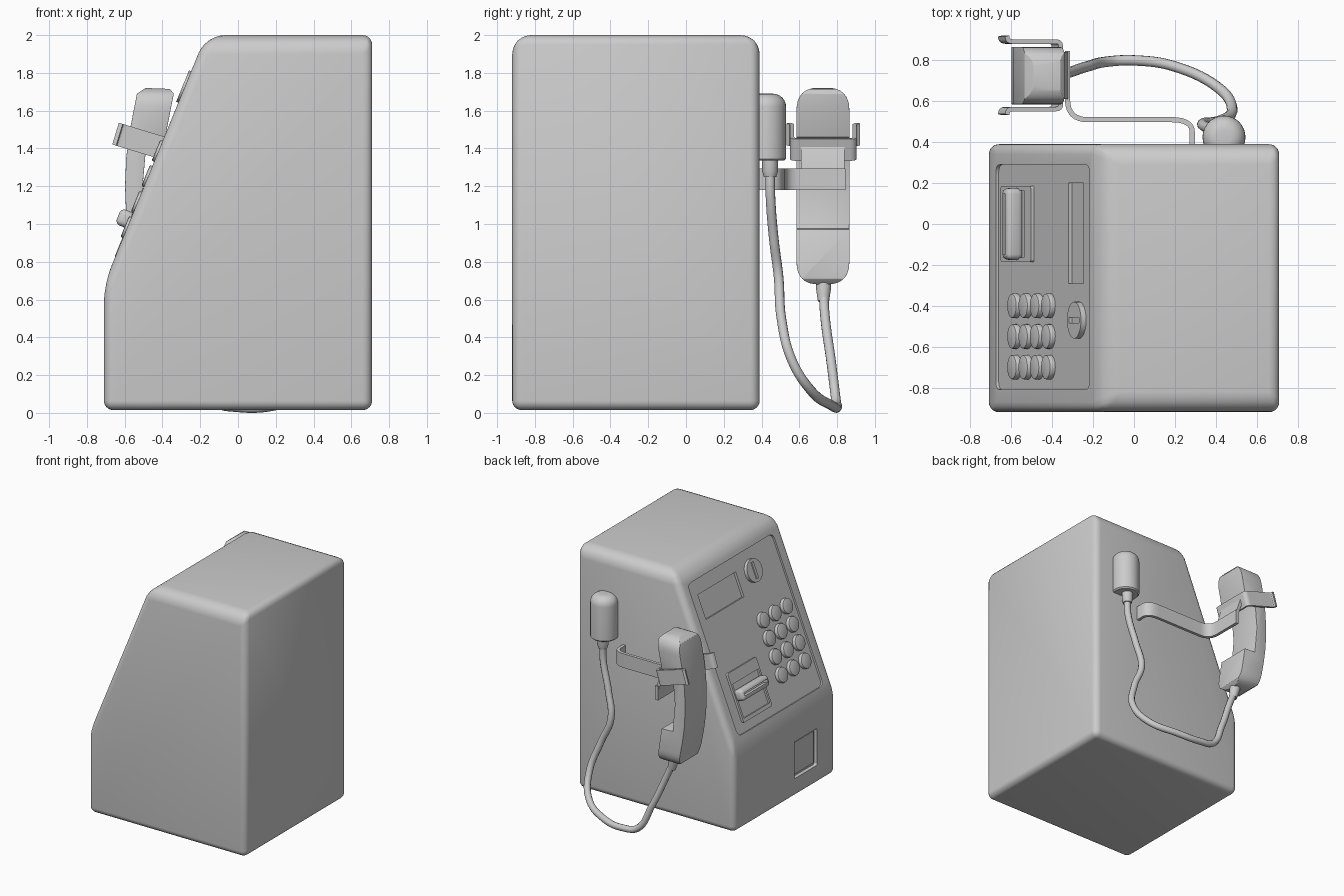
import bpy, bmesh, math
from mathutils import Matrix, Vector

if "Cube" in bpy.data.objects:
    bpy.data.objects.remove(bpy.data.objects["Cube"])

I = Matrix.Identity(4)


def frame(origin, ax, ay):
    ax, ay = Vector(ax).normalized(), Vector(ay).normalized()
    m = Matrix((ax, ay, ax.cross(ay))).transposed().to_4x4()
    m.translation = origin
    return m


def finish(name, bm, m=I):
    bmesh.ops.transform(bm, matrix=m, verts=bm.verts)
    bmesh.ops.recalc_face_normals(bm, faces=bm.faces)
    me = bpy.data.meshes.new(name)
    bm.to_mesh(me)
    bm.free()
    ob = bpy.data.objects.new(name, me)
    bpy.context.collection.objects.link(ob)
    return ob


def rounded(pts, r, closed=True, n=6):
    """Round the corners of a 2D path."""
    out, k = [], len(pts)
    for i, p in enumerate(pts):
        p = Vector(p)
        if not closed and i in (0, k - 1):
            out.append(p)
            continue
        a, b = Vector(pts[i - 1]), Vector(pts[(i + 1) % k])
        s = p + (a - p).normalized() * min(r, (a - p).length * .48)
        e = p + (b - p).normalized() * min(r, (b - p).length * .48)
        for j in range(n + 1):
            t = j / n
            out.append(s * (1 - t) ** 2 + p * 2 * t * (1 - t) + e * t * t)
    return out


def rect(x0, x1, y0, y1):
    return [(x0, y0), (x1, y0), (x1, y1), (x0, y1)]


def prism(name, pts, z0, z1, m=I):
    bm = bmesh.new()
    f = bm.faces.new([bm.verts.new((p[0], p[1], z0)) for p in pts])
    r = bmesh.ops.extrude_face_region(bm, geom=[f])
    vs = [v for v in r["geom"] if isinstance(v, bmesh.types.BMVert)]
    bmesh.ops.translate(bm, verts=vs, vec=(0, 0, z1 - z0))
    return finish(name, bm, m)


def disc(name, r, z0, z1, m, n=32):
    return prism(name, [(r * math.cos(2 * math.pi * i / n), r * math.sin(2 * math.pi * i / n))
                        for i in range(n)], z0, z1, m)


def strip(name, path, z0, z1, thick, m=I):
    bm = bmesh.new()
    rows = [(bm.verts.new((p[0], p[1], z0)), bm.verts.new((p[0], p[1], z1))) for p in path]
    for a, b in zip(rows, rows[1:]):
        bm.faces.new((a[0], b[0], b[1], a[1]))
    ob = finish(name, bm, m)
    s = ob.modifiers.new("thickness", 'SOLIDIFY')
    s.thickness, s.offset, s.use_even_offset = thick, 0, True
    return ob


def bevel(ob, w, seg=3, limit='ANGLE'):
    b = ob.modifiers.new("bevel", 'BEVEL')
    b.width, b.segments, b.limit_method = w, seg, limit
    b.angle_limit = math.radians(35)
    return ob


def boolean(ob, cutter, op='DIFFERENCE'):
    b = ob.modifiers.new("cut", 'BOOLEAN')
    b.operation, b.object, b.solver = op, cutter, 'EXACT'
    cutter.hide_render = True
    cutter.hide_set(True)
    return ob


# housing: side profile in x-z, extruded along y
side = frame((0, 0, 0), (1, 0, 0), (0, 0, 1))   # local z is -y
body = prism("housing", [(-.71, .015), (.71, .015), (.71, 2), (-.17, 2), (-.71, .68)], -.39, .92, side)
att = body.data.attributes.new("bevel_weight_edge", 'FLOAT', 'EDGE')
for e in body.data.edges:
    a, b = (body.data.vertices[i].co for i in e.vertices)
    top_side = a.z > 1.9 and b.z > 1.9 and abs(a.y - b.y) < .01
    slope_end = abs(a.y - b.y) > .1 and a.x < 0 and a.z > .5
    att.data[e.index].value = 1 if top_side or slope_end else .5
bevel(body, .1, 6, 'WEIGHT')

# sloping control face: local x = -y, local y = up the slope, local z = outward
slope = frame((-.71, 0, .68), (0, -1, 0), (.54, 0, 1.32))
at = lambda y, s: slope @ Matrix.Translation((-y, s, 0))
boolean(body, prism("panel_cutter", rounded(rect(-.29, .81, .09, 1.3), .05), -.015, .1, slope))
boolean(body, prism("display_cutter", rect(-.20, .29, .99, 1.187), -.035, .1, slope))
coin_return = frame((-.71, 0, 0), (0, -1, 0), (0, 0, 1))
boolean(body, prism("return_cutter", rounded(rect(.385, .68, .17, .47), .015), -.03, .1, coin_return))
prism("return_flap", rect(.41, .66, .19, .45), -.04, -.02, coin_return)

# keypad
for r, s in enumerate((.325, .47, .617, .762)):
    for c, y in enumerate((-.40, -.55, -.70)):
        bevel(disc(f"key_{r}_{c}", .06, -.03, .014, at(y, s)), .008, 2)

# coin slot disc
coin = disc("coin_disc", .09, -.03, .012, at(-.47, 1.13), 40)
boolean(coin, prism("coin_slot_cutter", rect(-.014, .014, -.065, .065), -.005, .1, at(-.47, 1.13)))

# card reader with a slotted lip
plate = prism("card_reader_plate", rounded(rect(-.185, .185, .16, .55), .015), -.03, .003, slope)
boolean(plate, prism("reader_recess_cutter", rect(-.165, .165, .19, .46), -.012, .1, slope))
lip = bevel(prism("card_reader_lip", rect(-.175, .175, .32, .41), -.02, .068, slope), .028, 4)
boolean(lip, prism("lip_slot_cutter", rect(-.15, .15, .353, .377), .02, .1, slope))

# cord socket on the side wall: lathe-turned cap and collar
def lathe(name, prof, m):
    bm = bmesh.new()
    vs = [bm.verts.new((r, 0, z)) for r, z in prof]
    es = [bm.edges.new(p) for p in zip(vs, vs[1:])]
    bmesh.ops.spin(bm, geom=vs + es, axis=(0, 0, 1), cent=(0, 0, 0), angle=2 * math.pi, steps=32)
    bmesh.ops.remove_doubles(bm, verts=bm.verts, dist=1e-4)
    return finish(name, bm, m)

dome = [(.105 - .07 + .07 * math.cos(a * math.pi / 12), 1.62 + .07 * math.sin(a * math.pi / 12))
        for a in range(7)]
lathe("cord_socket", [(0, 1.335), (.095, 1.335), (.105, 1.345)] + dome + [(0, 1.69)],
      Matrix.Translation((.44, .425, 0)))
lathe("socket_collar", [(0, 1.25), (.033, 1.25), (.042, 1.28), (.042, 1.35), (0, 1.35)],
      Matrix.Translation((.44, .445, 0)))

# cord
cu = bpy.data.curves.new("cord", 'CURVE')
cu.dimensions, cu.bevel_depth, cu.bevel_resolution, cu.resolution_u = '3D', .026, 3, 8
path = [(.44, .445, 1.3), (.435, .447, 1.15), (.375, .465, .92), (.335, .49, .72), (.42, .505, .5),
        (.48, .56, .28), (.42, .66, .12), (.2, .77, .04), (0, .8, .03), (-.12, .795, .06),
        (-.23, .77, .26), (-.34, .735, .52), (-.40, .728, .66)]
sp = cu.splines.new('BEZIER')
sp.bezier_points.add(len(path) - 1)
for bp, co in zip(sp.bezier_points, path):
    bp.co, bp.handle_left_type, bp.handle_right_type = co, 'AUTO', 'AUTO'
cord = bpy.data.objects.new("cord", cu)
bpy.context.collection.objects.link(cord)

# handset: curved side profile trimmed by a rounded outline seen from behind
grip = [(-.49, 1.72), (-.535, 1.69), (-.572, 1.5), (-.592, 1.35), (-.598, 1.2), (-.592, 1.05),
        (-.572, .9), (-.535, .71), (-.49, .68), (-.37, .68), (-.345, .71), (-.385, .97), (-.485, .975),
        (-.505, 1.2), (-.485, 1.425), (-.385, 1.46), (-.34, 1.69), (-.36, 1.715)]
handset = prism("handset", grip, -.87, -.58, side)
outline = frame((0, 0, 0), (0, 1, 0), (0, 0, 1))
boolean(handset, prism("handset_outline", rounded(rect(.585, .865, .68, 1.722), .12, n=8), -1, 0, outline),
        'INTERSECT')
bevel(handset, .028, 3)
lathe("handset_collar", [(0, -.09), (.03, -.09), (.04, -.02), (.04, .03), (0, .03)],
      Matrix.Translation((-.40, .728, .68)) @ Matrix.Rotation(math.radians(-12), 4, 'Y'))

# bracket arm from side wall to the handset
arm = rounded([(.285, .38), (.285, .51), (-.325, .51), (-.325, .845)], .1, False, 8)
strip("bracket_arm", arm, 1.18, 1.295, .025)

# tilted cradle: back plate with two hooked prongs
cradle = Matrix.Translation((-.375, .727, 1.395)) @ Matrix.Rotation(math.radians(17), 4, 'Y')
hook = [(-.275, .192), (-.268, .165), (0, .165)]
fork = hook + [(x, -y) for x, y in reversed(hook)]
strip("cradle_fork", rounded(fork, .025, False), -.06, .06, .022, cradle)
prism("cradle_link", [(-.40, 1.44), (-.37, 1.44), (-.315, 1.27), (-.315, 1.20), (-.34, 1.20), (-.34, 1.27)],
      -.84, -.61, side)

# bake modifiers, drop cutters, smooth shading
bpy.context.view_layer.update()
dg = bpy.context.evaluated_depsgraph_get()
obs = list(bpy.context.scene.objects)
baked = [(o, bpy.data.meshes.new_from_object(o.evaluated_get(dg))) for o in obs
         if o.type == 'MESH' and not o.hide_render]
for o, me in baked:
    o.modifiers.clear()
    o.data = me
for o in obs:
    if o.hide_render:
        bpy.data.objects.remove(o)
bpy.ops.object.select_all(action='DESELECT')
for o, _ in baked:
    o.select_set(True)
bpy.context.view_layer.objects.active = body
bpy.ops.object.shade_smooth_by_angle(angle=math.radians(35))
